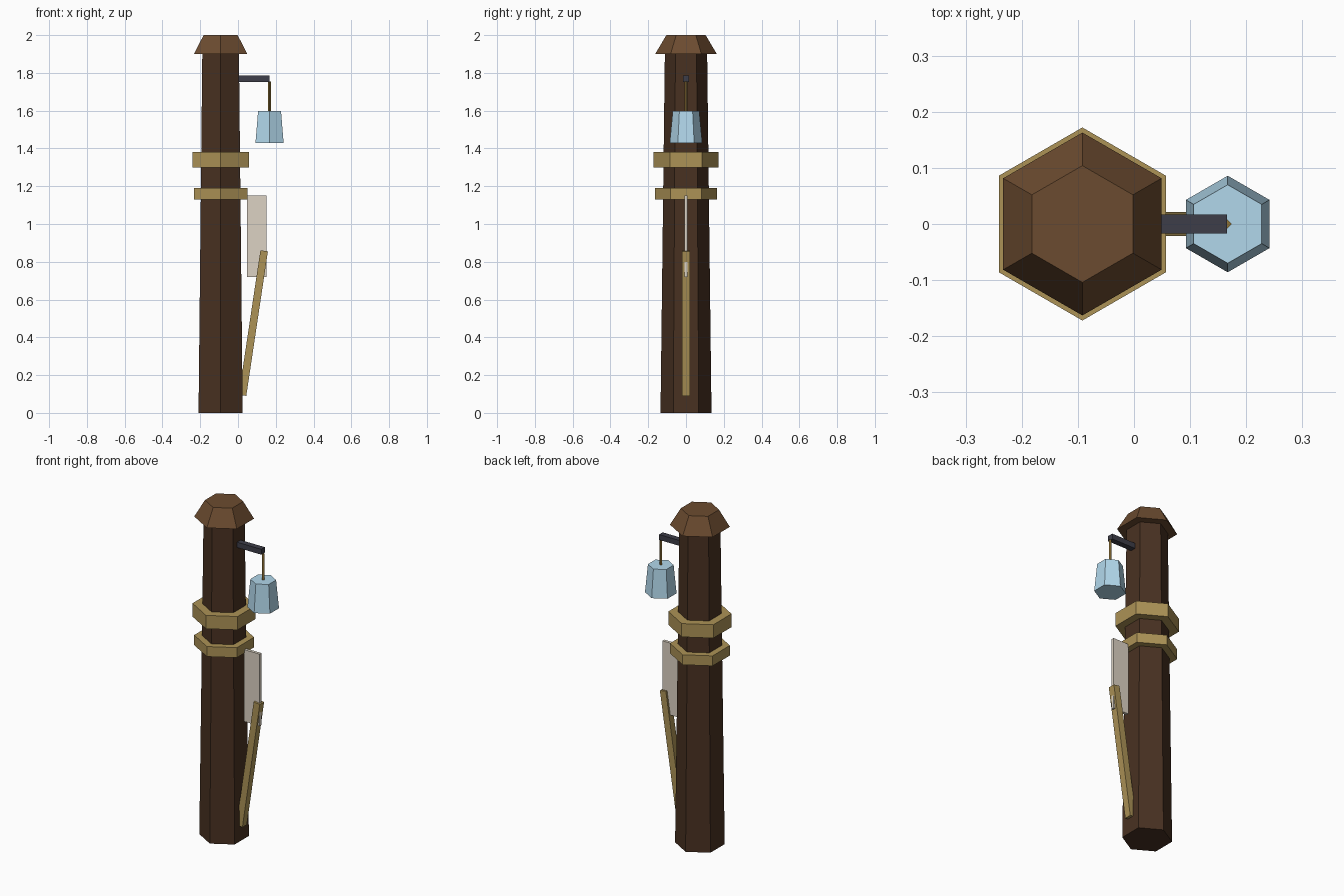
import bpy, math
from mathutils import Vector

if "Cube" in bpy.data.objects:
    bpy.data.objects.remove(bpy.data.objects["Cube"])

PX = -0.092   # post axis
LX = 0.167    # lantern axis


def mat(name, rgb):
    """Material from a display colour, converted to linear."""
    m = bpy.data.materials.new(name)
    m.diffuse_color = (*[c ** 2.2 for c in rgb], 1)
    m.use_nodes = True
    m.node_tree.nodes["Principled BSDF"].inputs["Base Color"].default_value = m.diffuse_color
    return m


DARK_WOOD = mat("dark_wood", (0.29, 0.205, 0.15))
CAP_WOOD = mat("cap_wood", (0.42, 0.30, 0.20))
ROPE = mat("rope", (0.67, 0.57, 0.34))
ROD = mat("rod", (0.55, 0.44, 0.22))
IRON = mat("iron", (0.25, 0.25, 0.29))
GLASS = mat("glass", (0.69, 0.84, 0.92))
CLOTH = mat("cloth", (0.86, 0.82, 0.76))


def finish(name, material):
    o = bpy.context.object
    o.name = name
    o.data.materials.append(material)
    return o


def prism(name, x, z0, z1, r0, r1, material, sides=6):
    """Straight or tapered prism with a corner pointing along +y."""
    bpy.ops.mesh.primitive_cone_add(vertices=sides, radius1=r0, radius2=r1,
                                    depth=z1 - z0, location=(x, 0, (z0 + z1) / 2))
    return finish(name, material)


def beam(name, a, b, width, depth, material):
    """Box in the xz plane running from a to b."""
    d = Vector((b[0] - a[0], 0, b[1] - a[1]))
    bpy.ops.mesh.primitive_cube_add(
        size=1, location=((a[0] + b[0]) / 2, 0, (a[1] + b[1]) / 2),
        rotation=(0, math.atan2(d.x, d.z), 0))
    bpy.context.object.scale = (width, depth, d.length)
    return finish(name, material)


# Post and cap
prism("post", PX, 0, 1.9, 0.135, 0.112, DARK_WOOD)
prism("cap", PX, 1.9, 2.0, 0.163, 0.104, CAP_WOOD)

# Rope bands
prism("lower_band", PX, 1.13, 1.19, 0.163, 0.163, ROPE)
prism("upper_band", PX, 1.30, 1.38, 0.172, 0.172, ROPE)

# Lantern on its bracket
beam("bracket_arm", (-0.01, 1.769), (0.166, 1.769), 0.032, 0.034, IRON)
prism("hanging_rod", 0.166, 1.59, 1.754, 0.008, 0.008, ROD, 4)
prism("lantern", LX, 1.43, 1.598, 0.086, 0.07, GLASS)

# Hanging panel and leaning pole
beam("panel", (0.0985, 0.72), (0.0985, 1.15), 0.103, 0.018, CLOTH)
beam("leaning_pole", (0.024, 0.093), (0.1385, 0.858), 0.04, 0.042, ROPE)
